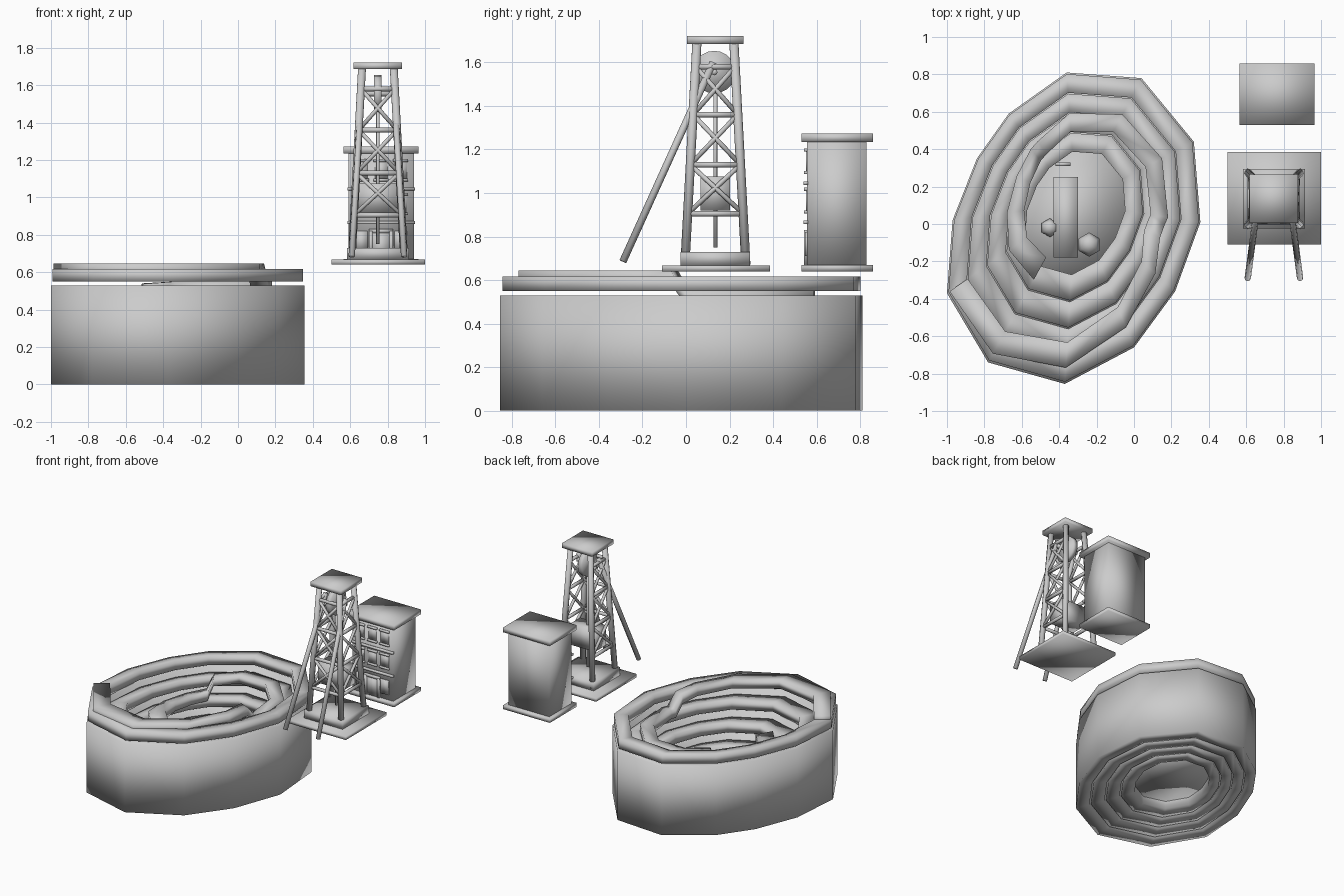
import bpy, bmesh, math
from mathutils import Vector

if "Cube" in bpy.data.objects:
    bpy.data.objects.remove(bpy.data.objects["Cube"])

C = Vector((-0.31, 0.0))
OUT = [(-.36, .81), (.04, .78), (.32, .44), (.355, .01), (.22, -.36), (0, -.66),
       (-.37, -.855), (-.78, -.74), (-1, -.37), (-.97, .02), (-.84, .35), (-.67, .59)]
N = len(OUT)


def finish(name, bm):
    bmesh.ops.recalc_face_normals(bm, faces=bm.faces)
    for f in bm.faces:
        f.smooth = True
    me = bpy.data.meshes.new(name)
    bm.to_mesh(me)
    bm.free()
    ob = bpy.data.objects.new(name, me)
    bpy.context.collection.objects.link(ob)
    return ob


def box(name, x0, x1, y0, y1, z0, z1):
    bm = bmesh.new()
    bmesh.ops.create_cube(bm, size=1)
    for v in bm.verts:
        v.co = ((x0 + x1) / 2 + v.co.x * (x1 - x0), (y0 + y1) / 2 + v.co.y * (y1 - y0),
                (z0 + z1) / 2 + v.co.z * (z1 - z0))
    return finish(name, bm)


def rod(name, a, b, r, seg=8):
    a, b = Vector(a), Vector(b)
    bm = bmesh.new()
    bmesh.ops.create_cone(bm, cap_ends=True, segments=seg, radius1=r, radius2=r, depth=(b - a).length)
    rot = (b - a).to_track_quat('Z', 'Y')
    for v in bm.verts:
        v.co = rot @ v.co + (a + b) / 2
    return finish(name, bm)


def pit_point(i, f, z):
    # scaled outline point (i may be fractional); inner rings drift towards the back
    k = math.floor(i)
    edge = Vector(OUT[k % N]).lerp(Vector(OUT[(k + 1) % N]), i - k)
    p = C + (edge - C) * f
    return (p.x, p.y + .11 * (1 - f), z)


def strip(name, sections, closed):
    # box-section band through (index, outer factor, inner factor, bottom z, top z)
    bm = bmesh.new()
    rows = [[bm.verts.new(pit_point(i, *q)) for q in ((fo, zb), (fo, zt), (fi, zt), (fi, zb))]
            for i, fo, fi, zb, zt in sections]
    pairs = list(zip(rows, rows[1:]))
    if closed:
        pairs.append((rows[-1], rows[0]))
    else:
        bm.faces.new(rows[0])
        bm.faces.new(rows[-1])
    for a, b in pairs:
        for k in range(4):
            bm.faces.new((a[k], a[(k + 1) % 4], b[(k + 1) % 4], b[k]))
    return finish(name, bm)


# Pit benches: ring wall with a separate ledge slab above, stepping down inwards
for k in range(4):
    fo, drop = 1 - .15 * k, .12 * k
    strip("pit_wall_%d" % (k + 1), [(i, fo, fo - .135, 0, .53 - drop) for i in range(N)], True)
    strip("pit_ledge_%d" % (k + 1),
          [(i, fo - .012, fo - .155, .55 - drop, .617 - drop) for i in range(N)], True)

# Ramp winding down counter-clockwise over the benches, with a short drop at each bench
ramp = []
for s, f, z in [(0, .98, .645), (1, .945, .645), (2, .91, .645), (3, .86, .645), (4, .80, .645),
                (4.6, .735, .645), (4.85, .735, .55), (5, .74, .55), (6, .73, .55), (7, .71, .55),
                (8, .69, .55), (8.85, .65, .54), (9.1, .64, .43), (10, .60, .43), (11, .56, .43),
                (12, .52, .43), (13, .48, .43)]:
    ramp.append((8 - s + N, f, f - .14, z - .06, z))
strip("haul_ramp", ramp, False)

# Pit floor with conveyor, rocks and timbers
bm = bmesh.new()
low = [bm.verts.new(pit_point(i, .43, .06)) for i in range(N)]
high = [bm.verts.new(pit_point(i, .43, .12)) for i in range(N)]
bm.faces.new(low)
bm.faces.new(high)
for i in range(N):
    j = (i + 1) % N
    bm.faces.new((low[i], low[j], high[j], high[i]))
finish("pit_floor", bm)
box("conveyor", -.43, -.30, -.18, .25, .12, .18)
for x, y, r in [(-.45, -.02, .05), (-.24, -.11, .065)]:
    bm = bmesh.new()
    bmesh.ops.create_uvsphere(bm, u_segments=6, v_segments=4, radius=r)
    bmesh.ops.translate(bm, verts=bm.verts, vec=(x, y, .12 + r * .6))
    finish("rock", bm)
box("timber_a", -.42, -.34, .31, .33, .12, .20)
box("timber_b", -.31, -.20, .425, .445, .12, .20)

# Headframe base and cap
TX, TY = .748, .135
box("headframe_base", .5, 1.0, -.11, .385, .64, .667)
box("headframe_plinth", TX - .165, TX + .165, TY - .16, TY + .16, .667, .73)
box("headframe_cap", TX - .13, TX + .13, TY - .13, TY + .13, 1.685, 1.72)


def leg(sx, sy, z):
    t = (z - .67) / (1.69 - .67)
    return (TX + sx * (.14 - .055 * t), TY + sy * (.14 - .055 * t), z)


# Legs, with girts and cross bracing on the front and sides (back left open)
corners = [(-1, -1), (1, -1), (1, 1), (-1, 1)]
levels = [.905, 1.13, 1.36, 1.58]
for k, a in enumerate(corners):
    b = corners[(k + 1) % 4]
    rod("headframe_leg", leg(*a, .67), leg(*a, 1.69), .021)
    if k == 2:
        continue
    for z in levels:
        rod("girt", leg(*a, z), leg(*b, z), .013)
    for z0, z1 in zip(levels, levels[1:]):
        rod("brace", leg(*a, z0), leg(*b, z1), .011)
        rod("brace", leg(*b, z0), leg(*a, z1), .011)

# Back stays
for s in (-1, 1):
    rod("back_stay", (TX + s * .085, TY - .01, 1.60), (TX + s * .14, -.29, .685), .017)

# Winding wheel, axle, rope and cage
rod("winding_wheel", (TX - .02, TY - .005, 1.555), (TX + .02, TY - .005, 1.555), .098, 20)
rod("wheel_axle", (TX - .09, TY - .005, 1.555), (TX + .09, TY - .005, 1.555), .015)
rod("hoist_rope", (TX, TY, .75), (TX, TY, 1.55), .009)
box("cage", TX - .11, TX + .11, TY - .068, TY + .068, .92, 1.075)

# Engine house
box("house_base", .565, .965, .53, .858, .64, .67)
box("house_body", .59, .94, .555, .83, .67, 1.238)
box("house_roof", .565, .965, .53, .858, 1.235, 1.272)
for z in (.865, 1.045):
    box("ledge", .585, .945, .54, .56, z - .008, z + .008)
for z in (.92, 1.10):
    for x in (.66, .765, .87):
        box("window", x - .033, x + .033, .55, .56, z, z + .09)
        box("window_sill", x - .04, x + .04, .541, .56, z - .014, z)
        box("window_lintel", x - .04, x + .04, .541, .56, z + .09, z + .104)
box("door", .72, .81, .548, .56, .67, .81)
for x in (.66, .87):
    box("lower_window", x - .033, x + .033, .547, .56, .71, .82)
for x in (.71, .82):
    box("door_jamb", x - .01, x + .01, .541, .56, .67, .82)
box("door_lintel", .70, .83, .541, .56, .81, .83)
